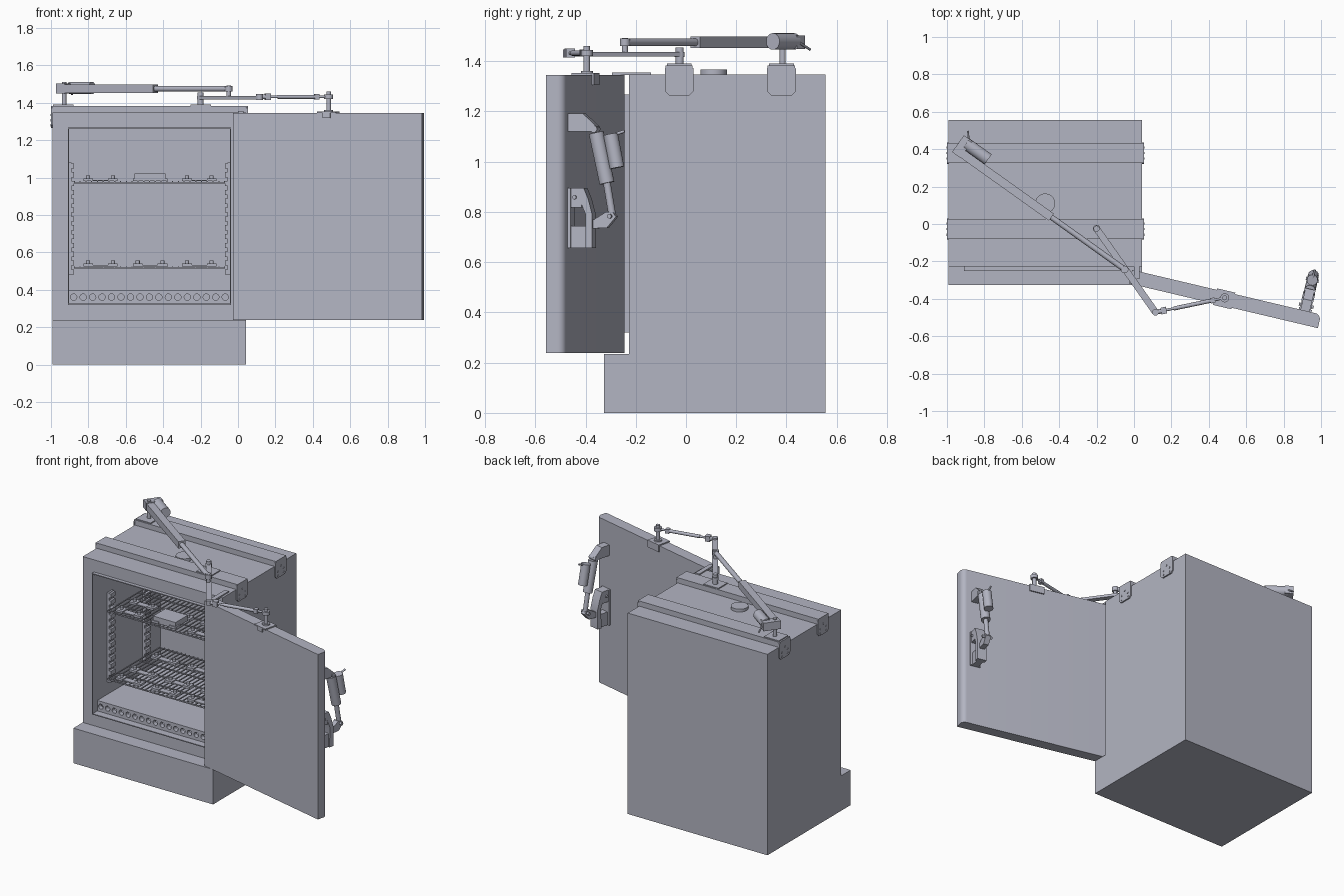
import bpy, bmesh, math
from mathutils import Vector, Matrix

if "Cube" in bpy.data.objects:
    bpy.data.objects.remove(bpy.data.objects["Cube"], do_unlink=True)

GREY = (0.45, 0.46, 0.54, 1)
mat = bpy.data.materials.new("cool grey metal")
mat.use_nodes = True
mat.diffuse_color = GREY
mat.node_tree.nodes["Principled BSDF"].inputs["Base Color"].default_value = GREY
I = Matrix.Identity(4)


def finish(name, bm, M=I, recalc=True):
    if recalc:
        bmesh.ops.recalc_face_normals(bm, faces=bm.faces[:])
    bm.transform(M)
    me = bpy.data.meshes.new(name)
    bm.to_mesh(me)
    bm.free()
    me.materials.append(mat)
    me.shade_smooth()
    me.set_sharp_from_angle(angle=math.radians(32))
    ob = bpy.data.objects.new(name, me)
    bpy.context.collection.objects.link(ob)
    return ob


def add_box(bm, lo, hi):
    lo, hi = Vector(lo), Vector(hi)
    s = hi - lo
    bmesh.ops.create_cube(bm, size=1, matrix=Matrix.Translation((lo + hi) / 2) @ Matrix.Diagonal((*s, 1)))


def boxes(name, items, M=I):
    bm = bmesh.new()
    for lo, hi in items:
        add_box(bm, lo, hi)
    return finish(name, bm, M)


def add_rod(bm, a, b, r, n=20):
    a, b = Vector(a), Vector(b)
    rot = (b - a).to_track_quat('Z', 'Y').to_matrix().to_4x4()
    bmesh.ops.create_cone(bm, cap_ends=True, segments=n, radius1=r, radius2=r, depth=(b - a).length,
                          matrix=Matrix.Translation((a + b) / 2) @ rot)


def rods(name, items, M=I, n=20):
    bm = bmesh.new()
    for a, b, r in items:
        add_rod(bm, a, b, r, n)
    return finish(name, bm, M)


def prism_bm(pts, t0, t1, axis):
    """Extrude a profile along x (points are y,z) or z (points are x,y)."""
    place = (lambda p, t: (t, *p)) if axis == 'x' else (lambda p, t: (*p, t))
    bm = bmesh.new()
    f = bm.faces.new([bm.verts.new(place(p, t0)) for p in pts])
    ext = bmesh.ops.extrude_face_region(bm, geom=[f])
    move = Vector(place((0, 0), t1 - t0))
    bmesh.ops.translate(bm, vec=move, verts=[v for v in ext['geom'] if isinstance(v, bmesh.types.BMVert)])
    bmesh.ops.recalc_face_normals(bm, faces=bm.faces[:])
    return bm


def prism(name, pts, t0, t1, axis, M=I):
    return finish(name, prism_bm(pts, t0, t1, axis), M)


def along(a, b):
    """Frame at a with x running to b, z staying up."""
    d = Vector(b) - Vector(a)
    return Matrix.Translation(a) @ Matrix.Rotation(math.atan2(d.y, d.x), 4, 'Z'), d.length


# Cabinet: stepped profile with a lipped opening pushed into the front
X0, X1, YF, YB, TOP = -0.993, 0.044, -0.227, 0.555, 1.348
bm = prism_bm([(-0.327, 0), (YB, 0), (YB, TOP), (YF, TOP), (YF, 0.235), (-0.327, 0.235)], X0, X1, 'x')
front = next(f for f in bm.faces if f.normal.y < -0.9 and f.calc_center_median().z > 0.5)


def inset_to(f, x0, x1, z0, z1):
    bmesh.ops.inset_individual(bm, faces=[f], thickness=0.02)
    c = f.calc_center_median()
    for v in f.verts:
        v.co.x = x0 if v.co.x < c.x else x1
        v.co.z = z0 if v.co.z < c.z else z1


def push_to(f, y):
    new = bmesh.ops.extrude_discrete_faces(bm, faces=[f])['faces'][0]
    for v in new.verts:
        v.co.y = y
    return new


inset_to(front, -0.91, -0.037, 0.32, 1.267)
front = push_to(front, -0.25)
inset_to(front, -0.904, -0.043, 0.326, 1.261)
push_to(front, 0.47)
finish("cabinet", bm)

# Air plenum on the cavity floor: a slab and a front strip with round holes
boxes("plenum_top", [((-0.904, -0.2, 0.388), (-0.043, 0.47, 0.396))])
bm = bmesh.new()
N, SEG = 17, 16
hw, hh = 0.861 / N / 2, 0.035
for i in range(N):
    cx, cz = -0.904 + hw * (2 * i + 1), 0.361
    rings = [[], [], []]
    for k in range(SEG):
        c, s = math.cos(2 * math.pi * k / SEG), math.sin(2 * math.pi * k / SEG)
        m = max(abs(c), abs(s))
        rings[0].append(bm.verts.new((cx + hw * c / m, -0.2, cz + hh * s / m)))
        rings[1].append(bm.verts.new((cx + 0.017 * c, -0.2, cz + 0.017 * s)))
        rings[2].append(bm.verts.new((cx + 0.017 * c, -0.17, cz + 0.017 * s)))
    for a, b in zip(rings, rings[1:]):
        for k in range(SEG):
            j = (k + 1) % SEG
            bm.faces.new((a[k], a[j], b[j], b[k]))
finish("plenum_front", bm, recalc=False)

# Notched shelf supports, two on each side wall
MID = -0.4735
for side, sx in (("right", -1), ("left", 1)):
    items = []
    for y in (-0.07, 0.305):
        def span(inner, outer, z0, z1):
            xa, xb = sorted((MID + sx * inner, MID + sx * outer))
            items.append(((xa, y - 0.025, z0), (xb, y + 0.025, z1)))
        span(0.418, 0.431, 0.48, 1.08)
        for k in range(13):
            span(0.404, 0.418, 0.482 + 0.0472 * k, 0.51 + 0.0472 * k)
    boxes(side + "_shelf_supports", items)

# Wire shelves with clips and pegs
for label, z in (("lower", 0.52), ("upper", 0.975)):
    wires = [((-0.875 + 0.0309 * i - 0.003, -0.13, z), (-0.875 + 0.0309 * i + 0.003, 0.43, z + 0.006))
             for i in range(27)]
    wires += [((-0.878, y - 0.004, z - 0.007), (-0.069, y + 0.004, z)) for y in
              (-0.126, -0.015, 0.095, 0.205, 0.315, 0.426)]
    boxes(label + "_shelf", wires)
    plates, pegs = [], []
    for x in (-0.735, -0.47, -0.207):
        for y in (-0.09, 0.05, 0.28):
            plates.append(((x - 0.09, y - 0.02, z + 0.006), (x + 0.09, y + 0.02, z + 0.013)))
            for dx in (-0.066, 0.066):
                plates.append(((x + dx - 0.026, y - 0.026, z + 0.006), (x + dx + 0.026, y + 0.026, z + 0.02)))
                pegs.append(((x + dx, y, z + 0.02), (x + dx, y, z + 0.037), 0.011))
    boxes(label + "_shelf_clips", plates)
    rods(label + "_shelf_pegs", pegs, n=12)
boxes("sample_box", [((-0.553, -0.11, 0.985), (-0.387, 0.02, 1.022))])

# Roof rails folded down over both sides, with bolt heads
for label, y0, y1 in (("front", -0.084, 0.029), ("rear", 0.322, 0.437)):
    boxes(label + "_roof_rail", [((-1.0, y0 + 0.003, TOP), (0.053, y1 - 0.003, 1.383))])
    flap = [(y0, 1.372), (y0 + 0.012, 1.383), (y1 - 0.012, 1.383), (y1, 1.372),
            (y1, 1.28), (y1 - 0.016, 1.264), (y0 + 0.016, 1.264), (y0, 1.28)]
    ym = (y0 + y1) / 2
    for side, xa, xb, s in (("right", -1.0, X0, -1), ("left", X1, 0.053, 1)):
        prism(f"{label}_{side}_rail_flap", flap, xa, xb, 'x')
        xo = xb if s > 0 else xa
        rods(f"{label}_{side}_rail_bolts",
             [((xo, ym + dy, z), (xo + s * 0.003, ym + dy, z), 0.006) for dy, z in
              ((0, 1.335), (-0.03, 1.307), (0.03, 1.307), (-0.03, 1.28), (0.03, 1.28))], n=10)
rods("roof_port", [((-0.475, 0.11, TOP - 0.01), (-0.475, 0.11, 1.367), 0.053)], n=32)
boxes("hinge_plate", [((0.0, -0.295, 1.345), (0.03, -0.14, 1.356))])

# Door, swung open; local x runs along it and local y out of its inner face
D = Matrix.Translation((-0.01, -0.245, 0)) @ Matrix.Rotation(math.radians(-13.3), 4, 'Z')
L, T, R = 1.038, 0.075, 0.032
arc = [(L - R + R * math.sin(a), -R + R * math.cos(a)) for a in [math.pi / 2 * k / 8 for k in range(9)]]
prism("door", [(0, -T), (0, 0)] + arc + [(L, -T)], 0.238, 1.345, 'z', D)

# Door latch drive
U = 0.95
prism("latch_upper_bracket", [(0, 1.192), (0.06, 1.192), (0.117, 1.14), (0.092, 1.12), (0, 1.12)],
      U - 0.025, U + 0.025, 'x', D)
rods("latch_actuator", [((U, 0.109, 1.115), (U, 0.153, 0.915), 0.03),
                        ((U, 0.15, 0.93), (U, 0.174, 0.79), 0.015),
                        ((U - 0.03, 0.105, 1.13), (U + 0.03, 0.105, 1.13), 0.014)], D)
rods("latch_motor", [((U, 0.168, 1.11), (U, 0.194, 0.976), 0.029),
                     ((U, 0.16, 1.1), (U, 0.225, 1.122), 0.006)], D)
prism("latch_lever", [(0.075, 0.769), (0.104, 0.77), (0.153, 0.80), (0.182, 0.797), (0.194, 0.781),
                      (0.157, 0.737), (0.075, 0.733)], U - 0.018, U + 0.018, 'x', D)
rods("latch_pins", [((U - 0.035, 0.17, 0.783), (U + 0.035, 0.17, 0.783), 0.009),
                    ((U - 0.04, 0.028, 0.858), (U + 0.04, 0.028, 0.858), 0.008)], D, 12)
boxes("latch_lower_bracket", [((U - 0.03, 0, 0.817), (U + 0.03, 0.056, 0.896)),
                              ((U - 0.035, 0, 0.657), (U + 0.035, 0.012, 0.896)),
                              ((U - 0.022, 0, 0.657), (U + 0.022, 0.075, 0.745))], D)
prism("latch_claw", [(0.05, 0.896), (0.065, 0.896), (0.084, 0.85), (0.1, 0.79), (0.1, 0.657),
                     (0.07, 0.657), (0.073, 0.79), (0.05, 0.845)], U - 0.032, U + 0.032, 'x', D)

# Roof actuator: rear post, motor, housing tube and thin ram
A, B = (-0.93, 0.385, 1.475), (-0.05, -0.243, 1.475)
M, length = along(A, B)
boxes("actuator_housing", [((0.0, -0.023, -0.023), (0.6, 0.023, 0.023))], M)
rods("actuator_ram", [((0.58, 0, 0), (length, 0, 0), 0.015)], M)
rods("actuator_motor", [((0.0, 0.055, 0.004), (0.145, 0.055, 0.004), 0.033)], M)
boxes("actuator_gearbox", [((-0.035, -0.025, -0.026), (0.02, 0.085, 0.028))], M)
rods("motor_cable_stub", [((0.0, 0.08, 0), (-0.03, 0.115, -0.03), 0.005)], M, 10)
rods("actuator_posts", [((A[0], A[1], 1.38), (A[0], A[1], 1.51), 0.012),
                        ((B[0], B[1], 1.425), (B[0], B[1], 1.492), 0.012),
                        ((B[0], B[1], 1.46), (B[0], B[1], 1.49), 0.02)])
boxes("post_plates", [((-0.99, 0.33, 1.383), (-0.88, 0.43, 1.39)),
                      ((-0.255, -0.075, 1.383), (-0.145, 0.022, 1.39))])

# Swing arm over the door corner
P, Q = (-0.2, -0.025, 1.427), (0.115, -0.472, 1.427)
M, length = along(P, Q)
boxes("swing_arm", [((0, -0.018, -0.009), (length, 0.018, 0.009))], M)
rods("swing_arm_pivots", [((P[0], P[1], 1.385), (P[0], P[1], 1.455), 0.016),
                          ((P[0], P[1], 1.417), (P[0], P[1], 1.437), 0.02),
                          ((Q[0], Q[1], 1.415), (Q[0], Q[1], 1.446), 0.018)])

# Adjustable link from the arm to the door
S = (0.485, -0.395, 1.432)
M, length = along((Q[0], Q[1], 1.432), S)
rods("link_rod", [((0, 0, 0), (length, 0, 0), 0.007), ((0.1, 0, 0), (0.3, 0, 0), 0.011),
                  ((0.0, 0, 0), (0.05, 0, 0), 0.013)], M, 12)
boxes("link_nuts", [((0.03, -0.018, -0.018), (0.06, 0.018, 0.018)),
                    ((0.3, -0.014, -0.014), (0.325, 0.014, 0.014))], M)
rods("door_post", [((S[0], S[1], 1.35), (S[0], S[1], 1.46), 0.013),
                   ((S[0], S[1], 1.42), (S[0], S[1], 1.444), 0.024),
                   ((S[0], S[1], 1.35), (S[0], S[1], 1.362), 0.024)])
boxes("door_post_clamp", [((0.465, -T - 0.008, 1.345), (0.565, 0.008, 1.353)),
                          ((0.465, 0, 1.305), (0.565, 0.008, 1.35)),
                          ((0.495, -T - 0.008, 1.32), (0.535, -T, 1.35))], D)
